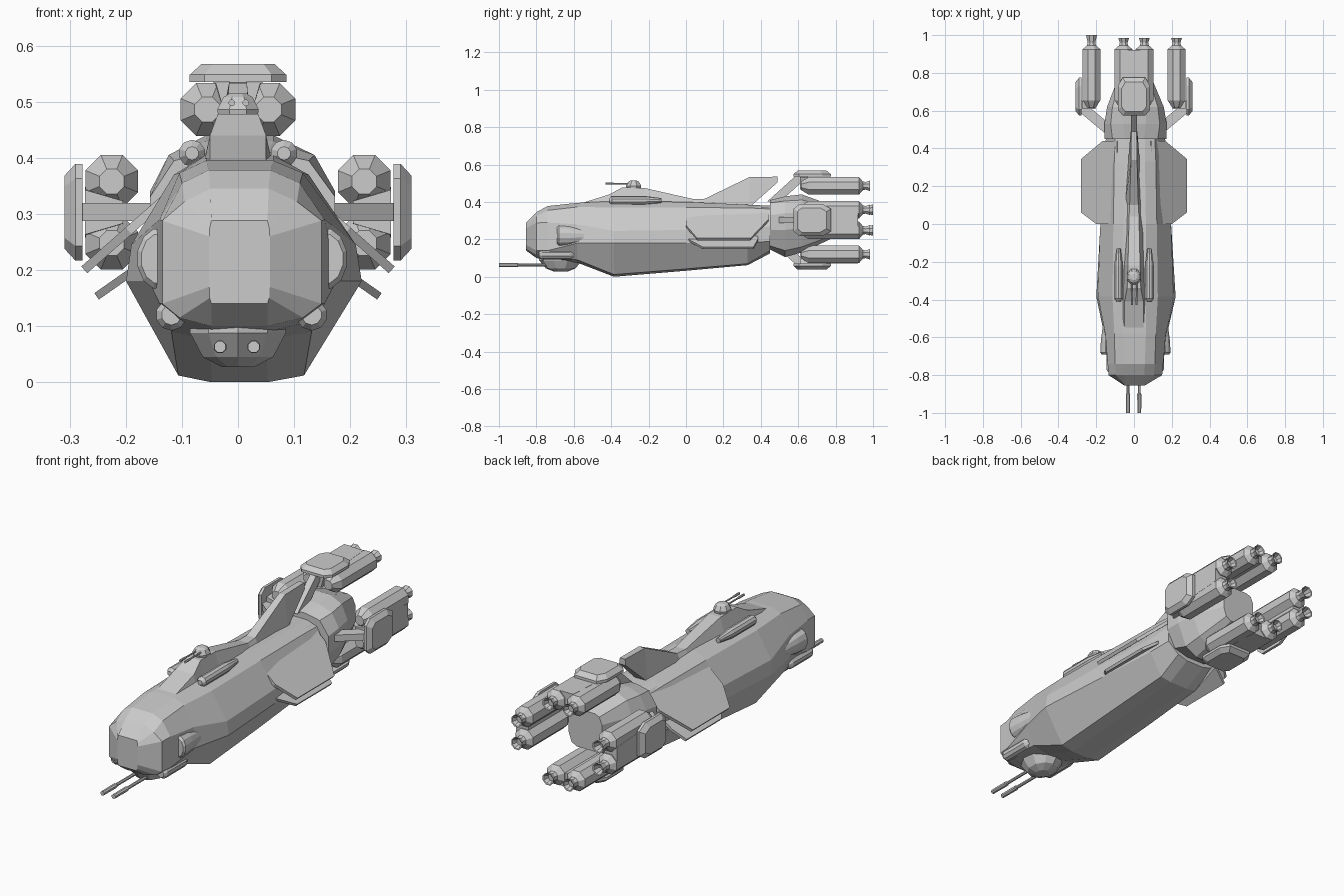
import bpy, bmesh, math
from mathutils import Vector


def loft(name, rings):
    """Skin a list of equal-length point rings and cap both ends."""
    bm = bmesh.new()
    vs = [[bm.verts.new(p) for p in r] for r in rings]
    n = len(vs[0])
    for a, b in zip(vs, vs[1:]):
        for i in range(n):
            j = (i + 1) % n
            bm.faces.new((a[i], a[j], b[j], b[i]))
    bm.faces.new(vs[0])
    bm.faces.new(vs[-1][::-1])
    bmesh.ops.recalc_face_normals(bm, faces=bm.faces)
    me = bpy.data.meshes.new(name)
    bm.to_mesh(me)
    bm.free()
    ob = bpy.data.objects.new(name, me)
    bpy.context.collection.objects.link(ob)
    return ob


def skew(x):
    # the hull is slightly wider on its right side
    return x * (1.05 if x > 0 else 0.95)


def section(y, half):
    pts = [(x, z) for x, z in half] + [(-x, z) for x, z in reversed(half)]
    return [(skew(x), y, z) for x, z in pts]


def lathe(name, c, prof, n=8, sx=1.0):
    """Round part along y; prof is (y, radius) pairs, c is (x, z)."""
    ang = [2 * math.pi * (i + 0.5) / n for i in range(n)]
    return loft(name, [[(c[0] + sx * r * math.cos(a), y, c[1] + r * math.sin(a))
                        for a in ang] for y, r in prof])


# main hull
loft("hull", [section(y, h) for y, h in [
    (-.855, [(.05, .288), (.053, .275), (.054, .26), (.054, .17), (.053, .15), (.05, .14)]),
    (-.80, [(.052, .345), (.10, .322), (.142, .288), (.142, .14), (.11, .115), (.05, .10)]),
    (-.74, [(.055, .378), (.105, .355), (.147, .29), (.147, .14), (.11, .105), (.05, .09)]),
    (-.58, [(.06, .395), (.11, .373), (.16, .28), (.167, .18), (.125, .09), (.05, .075)]),
    (-.385, [(.06, .405), (.12, .37), (.20, .245), (.21, .18), (.112, .012), (.05, .0)]),
    (0, [(.06, .40), (.115, .37), (.187, .25), (.187, .18), (.11, .042), (.05, .032)]),
    (.33, [(.055, .385), (.11, .368), (.168, .25), (.168, .18), (.105, .07), (.05, .062)]),
    (.45, [(.055, .38), (.105, .362), (.157, .27), (.157, .19), (.10, .14), (.05, .125)])]])

# engine section behind the hull
loft("rear_body", [section(y, h) for y, h in [
    (.45, [(.05, .41), (.12, .395), (.165, .33), (.165, .25), (.12, .165), (.05, .145)]),
    (.53, [(.06, .43), (.13, .405), (.165, .34), (.165, .25), (.12, .14), (.06, .105)]),
    (.62, [(.06, .44), (.12, .41), (.15, .34), (.15, .26), (.11, .16), (.06, .13)]),
    (.77, [(.05, .385), (.075, .375), (.09, .34), (.09, .26), (.075, .215), (.05, .20)])]])

# dorsal ridge sweeping up into the fin: y, top z, top half width, base z, base half width
loft("dorsal_fin", [[(-wt, y, zt), (wt, y, zt), (wb, y, zb), (-wb, y, zb)]
                    for y, zt, wt, zb, wb in [
    (-.56, .393, .05, .37, .065), (-.41, .44, .05, .37, .066), (-.34, .478, .036, .37, .064),
    (-.22, .474, .032, .37, .06), (.04, .415, .026, .37, .052), (.10, .417, .023, .37, .048),
    (.34, .533, .016, .372, .03), (.49, .535, .014, .505, .018)]])

# side pods, chin tubes and upper pods
for s, side in ((1, "right"), (-1, "left")):
    lathe(side + "_intake", (skew(s * .148), .22),
          [(-.69, .045), (-.68, .055), (-.62, .05), (-.54, .036), (-.51, .026)], 12, .72)
    lathe(side + "_chin_tube", (skew(s * .125), .12),
          [(-.785, .018), (-.77, .028), (-.62, .028), (-.60, .016)], 10)
    lathe(side + "_upper_pod", (s * .082, .408),
          [(-.41, .012), (-.395, .024), (-.22, .024), (-.13, .012)], 10)


# side armour panels, thickened along the panel normal
def panel(name, pts, t):
    v = [Vector(p) for p in pts]
    n = (v[1] - v[0]).cross(v[-1] - v[0]).normalized() * t / 2
    loft(name, [[p + n for p in v], [p - n for p in v]])


for s, side in ((1, "right"), (-1, "left")):
    panel(side + "_wing", [(s * x, y, .305 - (x - .155) * .88) for x, y in [
        (.085, 0), (.195, 0), (.274, .06), (.274, .345), (.16, .44), (.085, .44)]], .016)
    panel(side + "_lower_wing", [(s * x, y, .20 - (x - .185) * .7) for x, y in [
        (.15, 0), (.19, .01), (.252, .09), (.252, .36), (.19, .385), (.15, .385)]], .014)

# dorsal turret
loft("top_turret", [[(r * math.cos(a), -.28 + r * 1.1 * math.sin(a), z)
                     for a in [math.pi * (i + .5) / 4 for i in range(8)]]
                    for z, r in [(.465, .036), (.486, .040), (.508, .028), (.515, .016)]])
# chin turret
loft("chin_turret", [[(w * math.cos(a), -.67 + d * math.sin(a), z)
                      for a in [math.pi * (i + .5) / 5 for i in range(10)]]
                     for z, w, d in [(.10, .09, .115), (.088, .09, .115),
                                     (.045, .066, .08), (.027, .03, .035)]])
# guns
for x in (-.032, .028):
    lathe("chin_gun", (x, .063), [(-1, .011), (-.90, .012), (-.895, .008), (-.68, .008)])
for x in (-.011, .014):
    lathe("top_gun", (x, .498), [(-.43, .006), (-.39, .006), (-.385, .004), (-.27, .004)])


# four engine nacelles around the rear body: top, right, bottom, left
def place(k, t, y, r):
    c, s = ((1, 0), (0, 1), (-1, 0), (0, -1))[k]
    return (r * s + t * c, y, .303 + r * c - t * s)


for k, side in enumerate(("top", "right", "bottom", "left")):
    wide = k % 2
    re, rp = (.225, .277) if wide else (.183, .232)
    dy = .015 if k == 3 else 0
    # twin engines with hollow nozzles
    for t in (-.055, .055):
        x, _, z = place(k, t, 0, re)
        lathe(side + "_engine", (x, z),
              [(.615, .024), (.655, .051), (.925, .051), (.945, .026), (.96, .022),
               (.985 + dy, .031), (.983 + dy, .026), (.962, .016)])
    # armour plate with bevelled outer face
    out = [(-.06, .575), (.06, .575), (.086, .605), (.086, .73), (.06, .775),
           (-.06, .775), (-.086, .73), (-.086, .605)]
    loft(side + "_plate", [[place(k, t * f, .67 + (y - .67) * g, rp + h) for t, y in out]
                           for f, g, h in [(1, 1, 0), (1, 1, .013), (.76, .78, .032)]])
    # spine between the engines
    loft(side + "_spine", [[place(k, t, y, re + h) for t, h in
                            [(-w, .048), (w, .048), (w * .5, -.02), (-w * .5, -.02)]]
                           for y, w in [(.61, .04), (.78, .045), (.92, .035)]])
    # swept strut
    loft(side + "_strut", [[place(k, t, y + d, r) for t, d in
                            [(-.016, -.035), (.016, -.035), (.016, .035), (-.016, .035)]]
                           for r, y in [(.10, .47), (rp + .008, .625)]])
